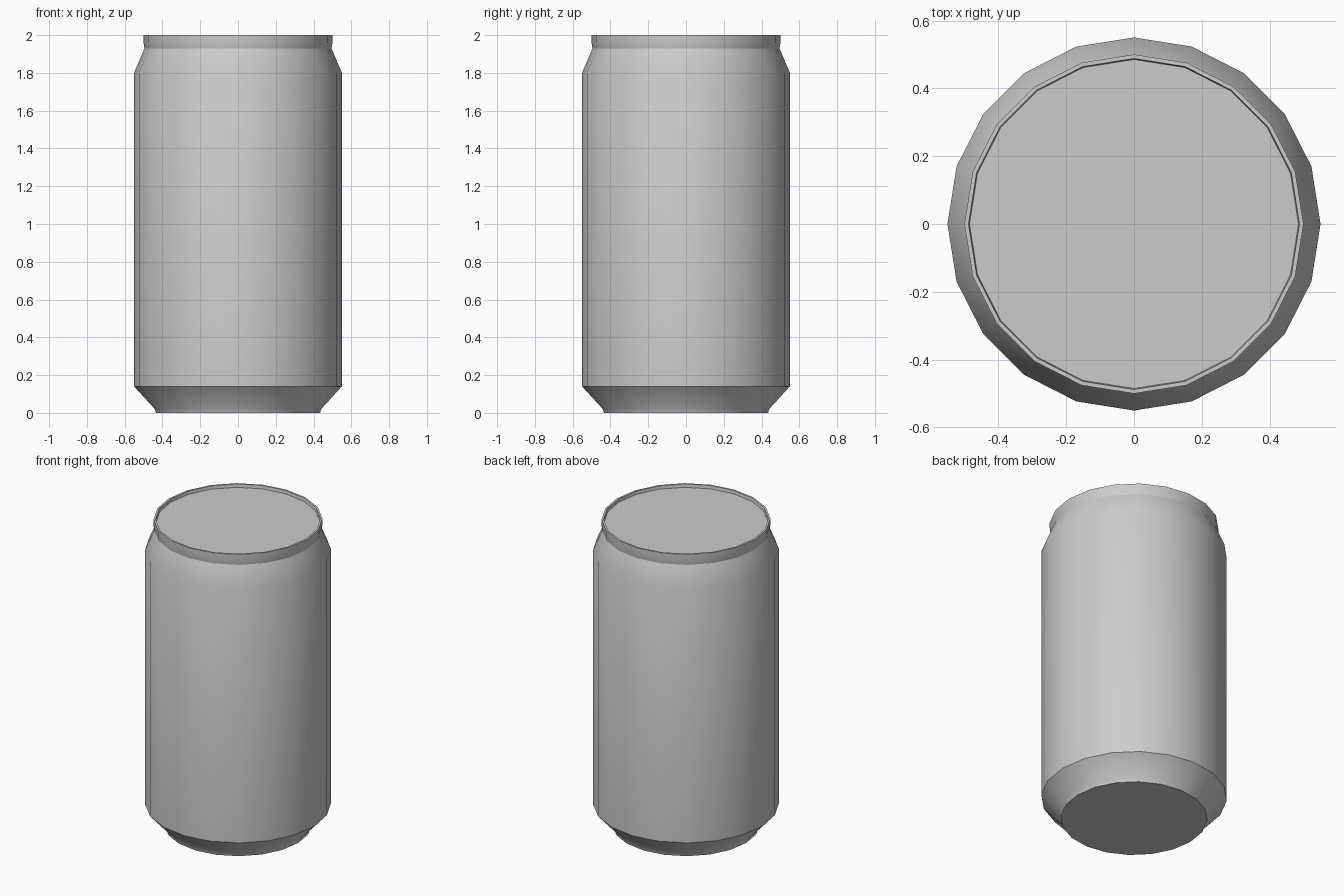
import bpy
import math

if "Cube" in bpy.data.objects:
    bpy.data.objects.remove(bpy.data.objects["Cube"])

SIDES = 20


def lathe(name, profile):
    """Revolve (radius, z) points around z and cap both ends."""
    verts, faces = [], []
    for r, z in profile:
        for i in range(SIDES):
            a = 2 * math.pi * i / SIDES
            verts.append((r * math.cos(a), r * math.sin(a), z))
    for k in range(len(profile) - 1):
        for i in range(SIDES):
            j = (i + 1) % SIDES
            a, b = k * SIDES, (k + 1) * SIDES
            faces.append((a + i, a + j, b + j, b + i))
    last = (len(profile) - 1) * SIDES
    faces.append(tuple(reversed(range(SIDES))))
    faces.append(tuple(range(last, last + SIDES)))
    mesh = bpy.data.meshes.new(name)
    mesh.from_pydata(verts, [], faces)
    obj = bpy.data.objects.new(name, mesh)
    bpy.context.collection.objects.link(obj)
    bpy.ops.object.select_all(action='DESELECT')
    obj.select_set(True)
    bpy.context.view_layer.objects.active = obj
    bpy.ops.object.shade_smooth_by_angle(angle=math.radians(30))
    return obj


# Drinks can: foot, tapered base, straight wall, neck, rim and sunken lid
lathe("drinks_can", [
    (0.435, 0.0), (0.44, 0.02),
    (0.55, 0.14), (0.55, 1.80),
    (0.495, 1.93), (0.50, 1.96), (0.50, 2.0),
    (0.488, 2.0), (0.485, 1.98),
])
